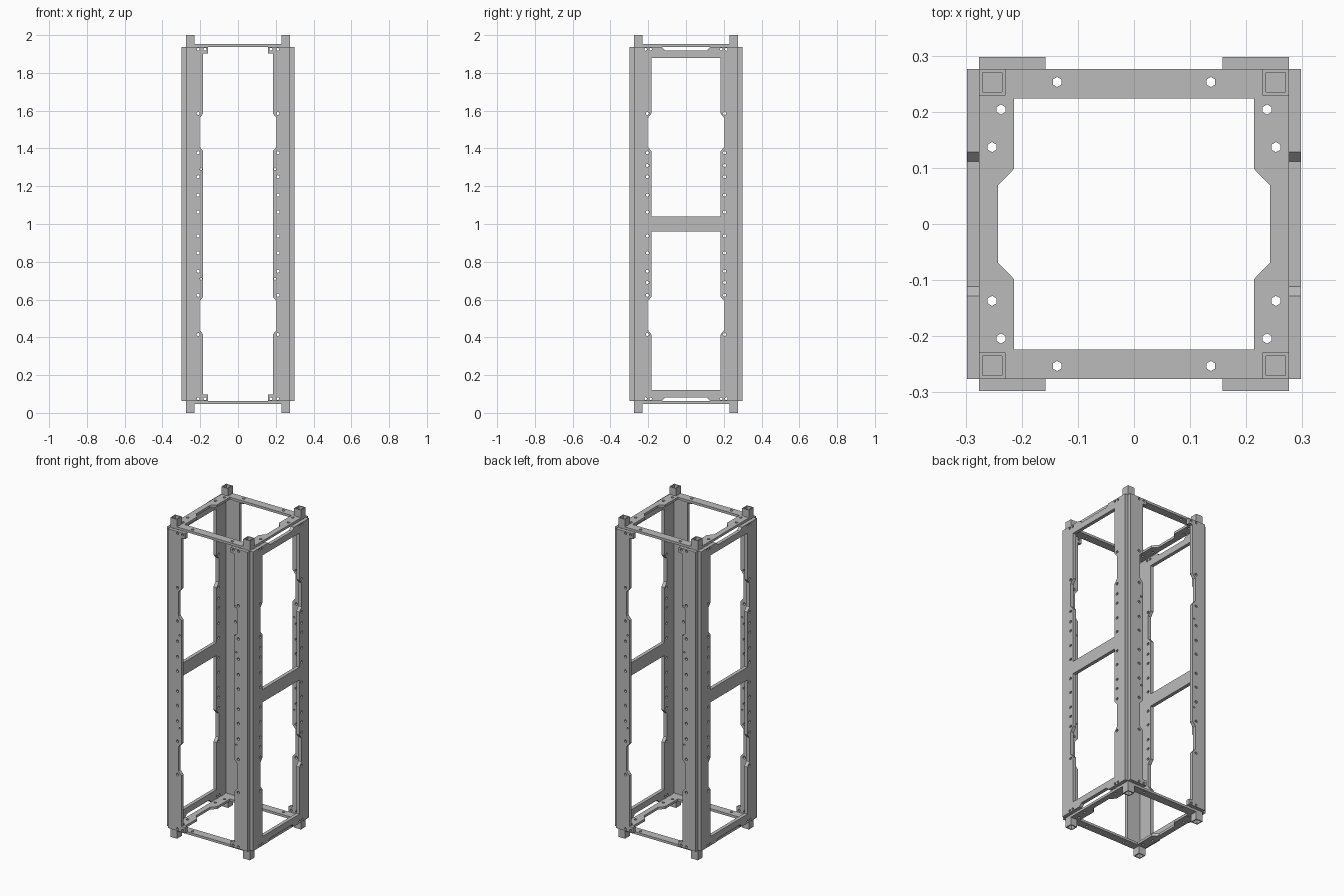
import bpy
import math
from mathutils import Matrix, Vector

cube = bpy.data.objects.get("Cube")
if cube:
    bpy.data.objects.remove(cube, do_unlink=True)

steel = bpy.data.materials.new("grey_steel")
steel.use_nodes = True
GREY = (0.5, 0.5, 0.5, 1)
steel.diffuse_color = GREY
steel.node_tree.nodes["Principled BSDF"].inputs["Base Color"].default_value = GREY

MID = 1.0          # height of the middle of the frame
HALF = 0.937       # half height of the panels
INNER = 0.276      # half width inside the panels
OUTER = 0.298      # half width over the panels
NOTCH = [(0.385, 0.0), (0.41, 0.021), (0.56, 0.021), (0.585, 0.0)]
HOLE_ROWS = [0.063, 0.153, 0.25, 0.377, 0.585]


def hexagon(u, v, r=0.009):
    return [(u + r * math.sin(k * math.pi / 3), v + r * math.cos(k * math.pi / 3))
            for k in range(6)]


def sheet(name, loops, thickness, matrix):
    """Flat plate cut from an outline with holes, placed by a matrix."""
    curve = bpy.data.curves.new(name, 'CURVE')
    curve.dimensions = '2D'
    curve.fill_mode = 'BOTH'
    curve.extrude = thickness / 2
    for loop in loops:
        spline = curve.splines.new('POLY')
        spline.points.add(len(loop) - 1)
        for p, (u, v) in zip(spline.points, loop):
            p.co = (u, v, 0, 1)
        spline.use_cyclic_u = True
    temp = bpy.data.objects.new(name + "_outline", curve)
    bpy.context.collection.objects.link(temp)
    bpy.context.view_layer.update()
    mesh = bpy.data.meshes.new_from_object(
        temp.evaluated_get(bpy.context.evaluated_depsgraph_get()))
    bpy.data.objects.remove(temp, do_unlink=True)
    mesh.transform(matrix)
    if matrix.determinant() < 0:
        mesh.flip_normals()
    mesh.materials.clear()
    mesh.materials.append(steel)
    for poly in mesh.polygons:
        poly.use_smooth = False
        poly.material_index = 0
    obj = bpy.data.objects.new(name, mesh)
    bpy.context.collection.objects.link(obj)
    return obj


def frame(u, v, w, origin):
    """Matrix with columns u, v, w and an origin."""
    m = Matrix((u, v, w)).transposed().to_4x4()
    m.translation = Vector(origin)
    return m


thick = OUTER - INNER
centre = (OUTER + INNER) / 2

# Side panels: two windows with notched edges and a middle crossbar
edge = 0.183
slot = [(-0.128, HALF), (-0.111, HALF - 0.018), (0.111, HALF - 0.018), (0.128, HALF)]
outline = ([(-INNER, HALF)] + slot + [(INNER, HALF), (INNER, -HALF)]
           + [(-u, -v) for u, v in slot] + [(-INNER, -HALF)])
side_loops = [outline]
right_edge = [(edge, 0.04)] + [(edge + d, v) for v, d in NOTCH] + [(edge, 0.88)]
window = right_edge + [(-u, v) for u, v in reversed(right_edge)]
for s in (1, -1):
    side_loops.append([(u, s * v) for u, v in window])
    for t in (1, -1):
        for v in HOLE_ROWS + [0.31]:
            side_loops.append(hexagon(t * 0.205, s * v))
        for u in (0.187, 0.213):
            side_loops.append(hexagon(t * u, s * 0.925, 0.008))
for side, s in (("left", 1), ("right", -1)):
    sheet(side + "_side_panel", side_loops, thick,
          frame((0, 1, 0), (0, 0, 1), (s, 0, 0), (s * centre, 0, MID)))

# Front and back uprights: notched inner edge with a tab at each end
edge = 0.184
half_edge = ([(edge, v) if d == 0 else (edge + d, v) for v, d in NOTCH]
             + [(edge, 0.903), (0.158, 0.903), (0.158, HALF)])
outline = ([(u, -v) for u, v in reversed(half_edge)] + half_edge
           + [(INNER, HALF), (INNER, -HALF)])
upright_loops = [outline]
for s in (1, -1):
    for v in HOLE_ROWS:
        upright_loops.append(hexagon(0.211, s * v))
    upright_loops.append(hexagon(0.196, s * 0.29, 0.006))
    for u in (0.175, 0.211):
        upright_loops.append(hexagon(u, s * 0.925, 0.008))
for face, t in (("front", -1), ("back", 1)):
    for side, s in (("left", 1), ("right", -1)):
        sheet(face + "_" + side + "_upright", upright_loops, thick,
              frame((s, 0, 0), (0, 0, 1), (0, t, 0), (0, t * centre, MID)))

# Top and bottom rings: open plates with notched sides and bolt holes
quarter = [(0.242, 0.069), (0.2135, 0.0985), (0.2135, 0.224)]
right_half = [(u, -v) for u, v in reversed(quarter)] + quarter
opening = right_half + [(-u, -v) for u, v in right_half]
ring_loops = [[(INNER, INNER), (-INNER, INNER), (-INNER, -INNER), (INNER, -INNER)], opening]
for s in (1, -1):
    for t in (1, -1):
        for u, v in ((0.137, 0.253), (0.237, 0.204), (0.253, 0.137)):
            ring_loops.append(hexagon(s * u, t * v))
RING = 0.945
for end, s in (("top", 1), ("bottom", -1)):
    sheet(end + "_ring", ring_loops, 0.015,
          frame((1, 0, 0), (0, 1, 0), (0, 0, s), (0, 0, MID + s * RING)))

# Corner feet and pegs: short square tubes standing on the rings
def square(r):
    return [(-r, -r), (r, -r), (r, r), (-r, r)]


base = RING + 0.0075
for end, s in (("top_peg", 1), ("bottom_foot", -1)):
    for face, t in (("front", -1), ("back", 1)):
        for side, q in (("left", 1), ("right", -1)):
            sheet(face + "_" + side + "_" + end, [square(0.0235), square(0.0175)], 1 - base,
                  frame((1, 0, 0), (0, 1, 0), (0, 0, s),
                        (q * 0.2525, t * 0.2525, MID + s * (1 + base) / 2)))
